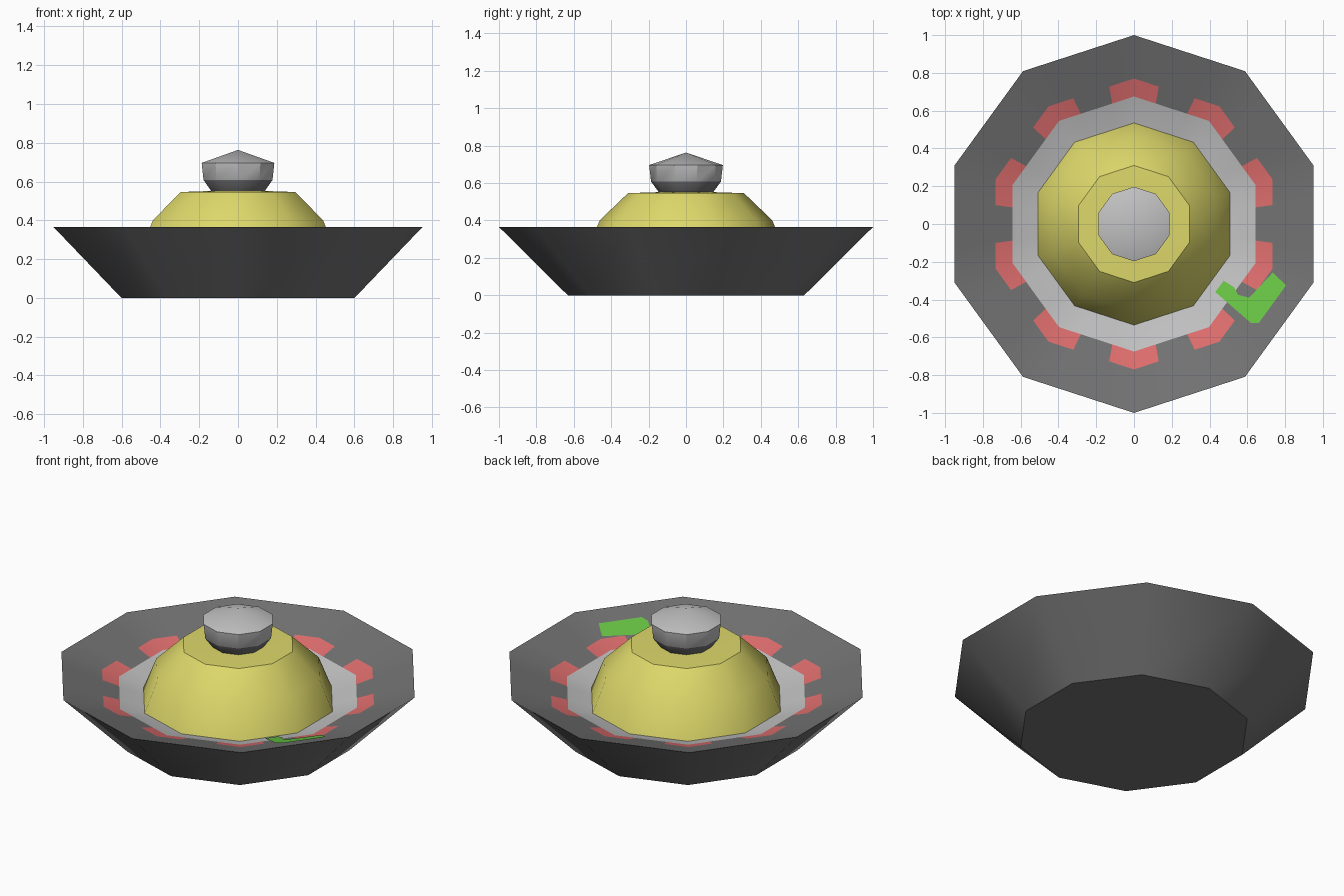
import bpy
import math

SIDES = 10
SECTOR = 2 * math.pi / SIDES

cube = bpy.data.objects.get("Cube")
if cube:
    bpy.data.objects.remove(cube, do_unlink=True)


def material(name, *rgb):
    mat = bpy.data.materials.new(name)
    mat.use_nodes = True
    mat.diffuse_color = (*rgb, 1)
    bsdf = mat.node_tree.nodes["Principled BSDF"]
    bsdf.inputs["Base Color"].default_value = (*rgb, 1)
    bsdf.inputs["Roughness"].default_value = 0.8
    return mat


dark = material("dark grey", 0.17, 0.17, 0.17)
pale = material("pale grey", 0.54, 0.54, 0.54)
red = material("red", 0.74, 0.155, 0.155)
yellow = material("yellow", 0.73, 0.69, 0.145)
green = material("green", 0.14, 0.56, 0.06)


def add_object(name, verts, faces, mats, slots=None):
    mesh = bpy.data.meshes.new(name)
    mesh.from_pydata(verts, [], faces)
    for mat in mats:
        mesh.materials.append(mat)
    if slots:
        mesh.polygons.foreach_set("material_index", slots)
    obj = bpy.data.objects.new(name, mesh)
    bpy.context.collection.objects.link(obj)
    bpy.ops.object.select_all(action="DESELECT")
    obj.select_set(True)
    bpy.context.view_layer.objects.active = obj
    bpy.ops.object.shade_smooth_by_angle(angle=math.radians(35))
    return obj


def ring_points(radius, z, splits):
    """Points round a decagon, each side also divided at the given fractions."""
    points = []
    for i in range(SIDES):
        a, b = math.pi / 2 + i * SECTOR, math.pi / 2 + (i + 1) * SECTOR
        for t in splits:
            points.append((radius * ((1 - t) * math.cos(a) + t * math.cos(b)),
                           radius * ((1 - t) * math.sin(a) + t * math.sin(b)), z))
    return points


def lathe(name, profile, mats, rule=lambda band, column: 0, splits=(0,)):
    """Decagonal turned shape; rule picks the colour of each face."""
    verts, faces, slots, rings = [], [], [], []
    count = SIDES * len(splits)
    for radius, z in profile:
        points = ring_points(radius, z, splits) if radius else [(0, 0, z)]
        start = len(verts)
        rings.append([start + (i if radius else 0) for i in range(count)])
        verts += points
    for band, (low, high) in enumerate(zip(rings, rings[1:])):
        for i in range(count):
            j = (i + 1) % count
            corners = (low[i], low[j], high[j], high[i])
            faces.append(tuple(dict.fromkeys(corners)))
            slots.append(rule(band, i))
    return add_object(name, verts, faces, mats, slots)


# Outer wall and base
RIM_Z = 0.365
lathe("bowl_outside", [(0, 0), (0.632, 0), (1, RIM_Z)], [dark])


# Sloping inside, with red corner marks round a pale centre
def dish_z(radius):
    return RIM_Z - 0.32 * (1 - radius)


def dish_colour(band, column):
    if band == 2:
        return 1
    return 2 if band == 1 and column % 3 != 1 else 0


lathe("dish_inside", [(r, dish_z(r)) for r in (1, 0.77, 0.675, 0)],
      [dark, pale, red], dish_colour, splits=(0, 0.29, 0.71))

# Tick mark lying on the flat front-left panel of the dish
tick = [(0.43, -0.36), (0.62, -0.525), (0.66, -0.525), (0.805, -0.325),
        (0.735, -0.257), (0.61, -0.39), (0.55, -0.375), (0.53, -0.335), (0.475, -0.30)]


def on_panel(x, y):
    along = x * math.cos(SECTOR) - y * math.sin(SECTOR)
    return (x, y, dish_z(along / math.cos(SECTOR / 2)) + 0.004)


add_object("tick_mark", [on_panel(*p) for p in tick], [tuple(range(len(tick)))], [green])

# Dome
lathe("dome", [(0.535, dish_z(0.535)), (0.462, 0.40), (0.31, 0.546), (0, 0.556)], [yellow])

# Knob with dark neck
lathe("knob", [(0, 0.55), (0.145, 0.551), (0.187, 0.608), (0.197, 0.696), (0, 0.763)],
      [pale, dark], lambda band, column: 1 if band < 2 else 0)
